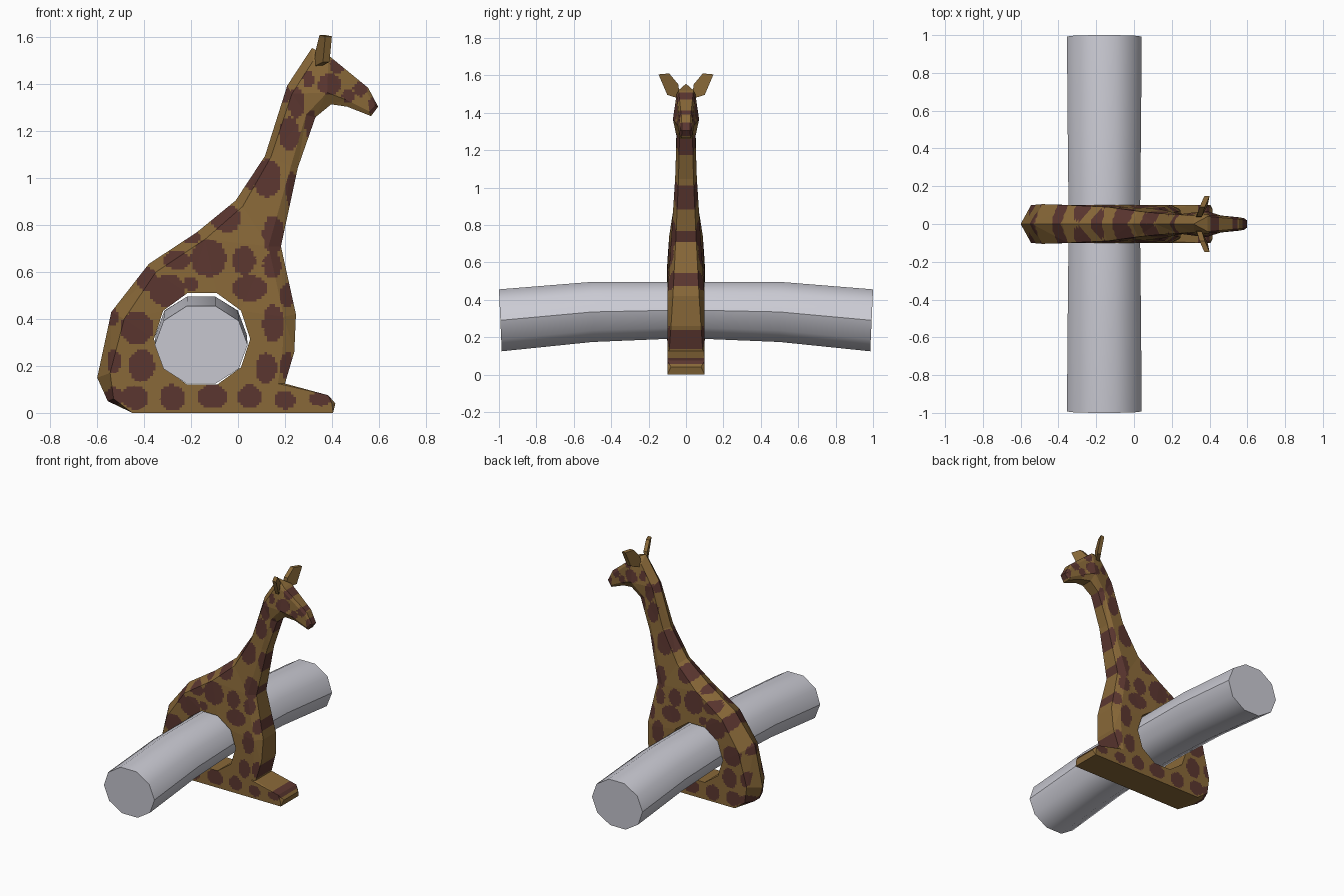
import bpy, bmesh, math
from mathutils import Vector, Matrix

if "Cube" in bpy.data.objects:
    bpy.data.objects.remove(bpy.data.objects["Cube"])


def material(name, rgb):
    m = bpy.data.materials.new(name)
    m.diffuse_color = (*rgb, 1)
    m.use_nodes = True
    m.node_tree.nodes["Principled BSDF"].inputs["Base Color"].default_value = m.diffuse_color
    return m


GOLD = material("golden tan", (0.25, 0.14, 0.04))
BROWN = material("dark brown", (0.105, 0.037, 0.029))
GREY = material("pale grey", (0.6, 0.6, 0.66))


def finish(bm, name, mats):
    bmesh.ops.recalc_face_normals(bm, faces=bm.faces[:])
    me = bpy.data.meshes.new(name)
    bm.to_mesh(me)
    bm.free()
    for m in mats:
        me.materials.append(m)
    ob = bpy.data.objects.new(name, me)
    bpy.context.collection.objects.link(ob)
    return ob


def decagon(cx, cz, rx, rz):
    return [(cx + rx * math.cos(i * math.pi / 5), cz + rz * math.sin(i * math.pi / 5))
            for i in range(10)]


# Outline of the animal: rim x, z, half width, then side panel x, z, half width
BACK = [
    (-0.45, 0, .1, -0.45, 0, .1),
    (-0.555, 0.05, .03, -0.53, 0.06, .1),
    (-0.6, 0.15, 0, -0.545, 0.17, .1),
    (-0.54, 0.43, 0, -0.485, 0.40, .105),
    (-0.38, 0.635, 0, -0.35, 0.60, .1),
    (-0.175, 0.77, 0, -0.14, 0.74, .09),
    (-0.01, 0.905, 0, 0.02, 0.88, .068),
    (0.115, 1.095, 0, 0.14, 1.09, .056),
    (0.21, 1.395, 0, 0.23, 1.36, .05),
    (0.315, 1.555, 0, 0.32, 1.50, .045),
    (0.39, 1.52, .04, 0.385, 1.50, .05),
    (0.555, 1.385, .025, 0.55, 1.365, .035),
    (0.597, 1.305, .02, 0.585, 1.31, .03),
]
FRONT = [
    (0.567, 1.265, .025, 0.56, 1.285, .035),
    (0.465, 1.305, .03, 0.46, 1.335, .045),
    (0.397, 1.315, .04, 0.38, 1.365, .07),
    (0.33, 1.26, .035, 0.29, 1.27, .05),
    (0.255, 1.045, .04, 0.225, 1.05, .058),
    (0.183, 0.71, .055, 0.13, 0.71, .08),
    (0.247, 0.42, .07, 0.195, 0.41, .1),
    (0.24, 0.26, .08, 0.19, 0.26, .1),
    (0.2, 0.125, .09, 0.17, 0.125, .1),
    (0.385, 0.075, .1, 0.385, 0.075, .1),
    (0.415, 0.04, .08, 0.40, 0.04, .1),
    (0.405, 0, .1, 0.405, 0, .1),
]
# Spots in hundredths: x, z, radius x, radius z
BODY_SPOTS = [
    (-53, 7, 4, 4), (-44, 6.5, 6, 5), (-28, 6.5, 5.5, 5.5), (-11, 7, 6.5, 5),
    (5, 7, 5, 5), (20, 5.5, 4.5, 4), (35, 6, 5, 3), (-41, 20, 5.5, 7),
    (-53, 22, 3, 5), (12, 19, 4.5, 6.5), (-43, 36, 7, 7), (15, 38, 4.5, 8),
    (21, 20, 3, 6), (5, 53, 7.5, 5.5), (-30, 52, 7.5, 7), (-12.5, 66, 7.5, 8),
    (2.5, 65, 5, 6), (-26, 65, 5.5, 4), (-39, 57, 4.5, 5), (14.5, 63, 4, 5.5),
    (-20, 55, 3, 3), (-54, 41, 3, 4), (21, 50, 3, 5),
]
NECK_SPOTS = [
    (-5, 83, 6.5, 6), (15, 76, 4.5, 8), (12.5, 100, 6, 8), (22, 119, 4.5, 7),
    (23, 95, 2.5, 8), (25, 132, 3.5, 6.5), (30, 142, 2.5, 3.5), (39, 140, 5, 4.5),
    (47, 135, 2.5, 3), (42, 148, 3, 3.5), (52, 138, 3, 3), (58, 131, 2.5, 4),
    (20, 137, 2, 5), (-20, 75, 4, 3), (31, 123, 2.5, 6), (5, 99, 2, 4),
]


def spotted(c):
    return any(((c.x * 100 - x) / a) ** 2 + ((c.z * 100 - z) / b) ** 2 < 1
               for x, z, a, b in BODY_SPOTS + NECK_SPOTS)


# Seated body: one half, cut into a fine grid for the spots, then mirrored
bm = bmesh.new()


def ring(pts):
    return [bm.verts.new(p) for p in pts]


def strip(a, b):
    n = len(a)
    for i in range(n):
        j = (i + 1) % n
        bm.faces.new((a[i], a[j], b[j], b[i]))


outline = BACK + FRONT
panel = ring((p[3], 0, p[4]) for p in outline)
hole_pts = decagon(-0.153, 0.315, 0.205, 0.205)
hole = ring((x, 0, z) for x, z in hole_pts)
edges = [bm.edges.new((r[i], r[(i + 1) % len(r)])) for r in (panel, hole) for i in range(len(r))]
bmesh.ops.triangle_fill(bm, edges=edges, use_beauty=True, normal=(0, -1, 0))
for v, p in zip(panel, outline):
    v.co.y = -p[5]
for v in hole:
    v.co.y = -0.1
rim = ring((p[0], -p[2], p[1]) for p in outline)
strip(panel, rim)
strip(rim, ring((p[0], 0, p[1]) for p in outline))
strip(hole, ring((x, 0, z) for x, z in hole_pts))
bmesh.ops.remove_doubles(bm, verts=bm.verts[:], dist=1e-5)
bmesh.ops.triangulate(bm, faces=bm.faces[:])

STEP = 0.0113
for axis, lo, hi in ((Vector((1, 0, 0)), -0.6, 0.6), (Vector((0, 0, 1)), 0, 1.56)):
    for k in range(1, int((hi - lo) / STEP) + 1):
        bmesh.ops.bisect_plane(bm, geom=bm.verts[:] + bm.edges[:] + bm.faces[:], dist=1e-5,
                               plane_co=axis * (lo + k * STEP), plane_no=axis)
for f in bm.faces:
    c = f.calc_center_median()
    in_hole = math.hypot(c.x + 0.153, c.z - 0.315) < 0.206 and c.y > -0.0999
    f.material_index = int(c.z > 0.002 and not in_hole and spotted(c))
bmesh.ops.mirror(bm, geom=bm.verts[:] + bm.edges[:] + bm.faces[:],
                 matrix=Matrix.Identity(4), merge_dist=1e-5, axis='Y')
bmesh.ops.remove_doubles(bm, verts=bm.verts[:], dist=1e-6)
finish(bm, "seated_giraffe_body", [GOLD, BROWN])

# Ears: thin leaning blades
EAR = [(.335, .035, 1.475), (.345, .04, 1.55), (.36, .09, 1.61),
       (.385, .147, 1.605), (.375, .10, 1.495)]
for side, name in ((-1, "right_ear"), (1, "left_ear")):
    bm = bmesh.new()
    back = ring((x - 0.013, y * side, z) for x, y, z in EAR)
    front = ring((x + 0.015, y * side, z) for x, y, z in EAR)
    strip(back, front)
    bm.faces.new(back)
    bm.faces.new(front)
    finish(bm, name, [GOLD])

# Drooping ten-sided bar through the body: y, centre z, radius x, radius z
bm = bmesh.new()
half = [(0.12, 0.343, 0.190, 0.161), (0.5, 0.335, 0.194, 0.169), (1.0, 0.29, 0.198, 0.174)]
rings = []
for y, cz, rx, rz in [(-s[0], *s[1:]) for s in reversed(half)] + half:
    lean = 0.045 if abs(y) > 0.9 else 0
    rings.append(ring((x, y - math.copysign(lean * (cz + rz * .95 - z), y), z)
                      for x, z in decagon(-0.157, cz, rx, rz)))
for a, b in zip(rings, rings[1:]):
    strip(a, b)
bm.faces.new(rings[0])
bm.faces.new(rings[-1])
bar = finish(bm, "cross_bar", [GREY])
bpy.context.view_layer.objects.active = bar
bar.select_set(True)
bpy.ops.object.shade_smooth_by_angle(angle=math.radians(40))
